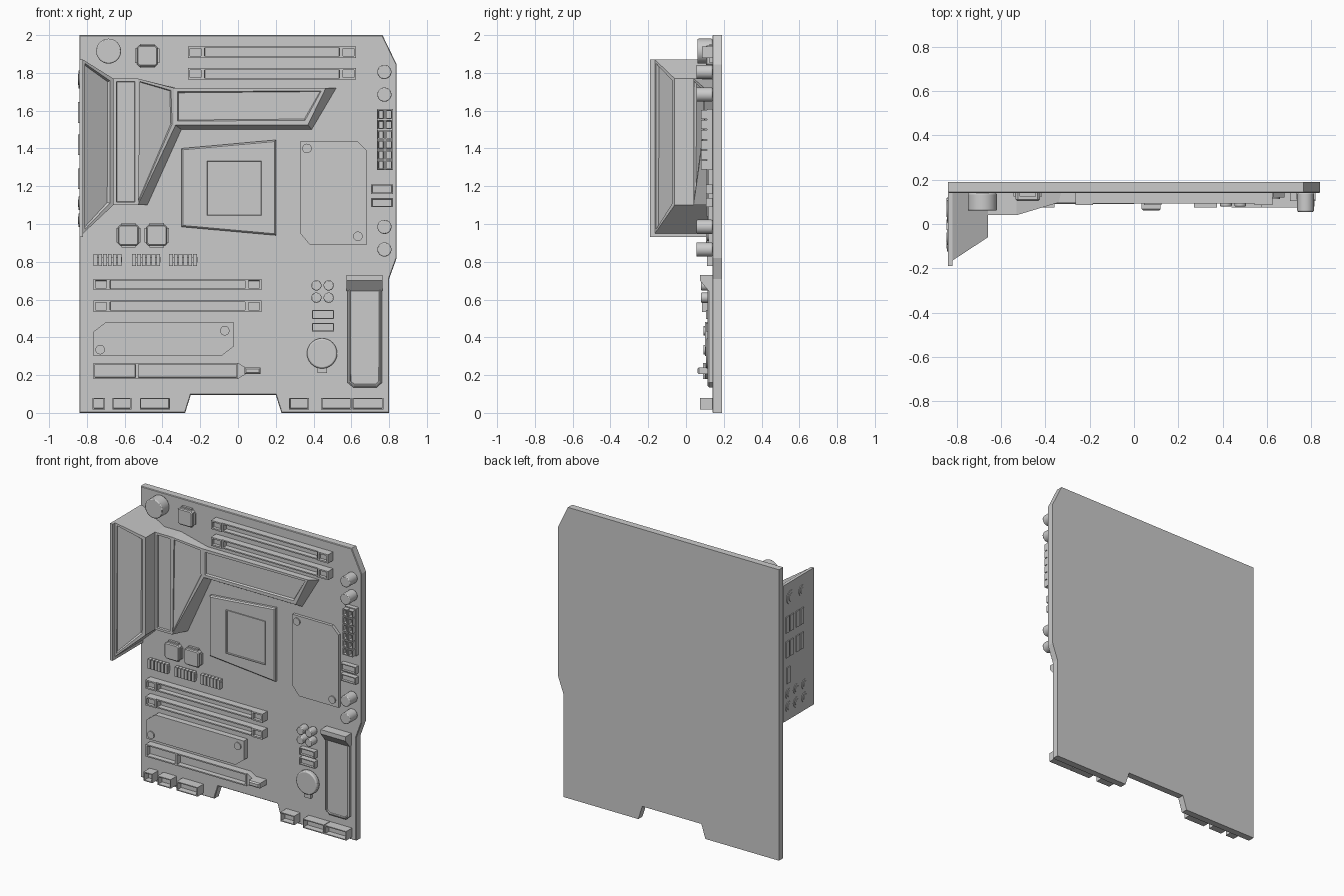
import bpy, bmesh, math

if "Cube" in bpy.data.objects:
    bpy.data.objects.remove(bpy.data.objects["Cube"])

F = 0.14  # y of the board's front surface


def solid(name, front, y, back=None, yb=F, inset=0, depth=0, lip=0.004, bevel=0):
    """Prism/loft in the XZ plane; the front outline may carry its own y. Optional inset recess."""
    fr = [p if len(p) == 3 else (p[0], y, p[1]) for p in front]
    bk = [(p[0], yb, p[-1]) for p in (back or front)]
    bm = bmesh.new()
    a = [bm.verts.new(p) for p in fr]
    b = [bm.verts.new(p) for p in bk]
    face = bm.faces.new(a)
    bm.faces.new(b[::-1])
    n = len(a)
    for i in range(n):
        j = (i + 1) % n
        bm.faces.new((a[j], a[i], b[i], b[j]))
    bmesh.ops.recalc_face_normals(bm, faces=bm.faces[:])
    if bevel:
        rim = list(face.edges)
        bmesh.ops.bevel(bm, geom=rim, offset=bevel, segments=1, affect='EDGES', profile=0.5)
        bm.faces.ensure_lookup_table()
        face = max((f for f in bm.faces if f.normal.y < -0.9), key=lambda f: f.calc_area())
    if inset:
        bmesh.ops.inset_individual(bm, faces=[face], thickness=inset, depth=0)
        bmesh.ops.inset_individual(bm, faces=[face], thickness=lip, depth=-depth)
    me = bpy.data.meshes.new(name)
    bm.to_mesh(me)
    bm.free()
    ob = bpy.data.objects.new(name, me)
    bpy.context.collection.objects.link(ob)
    return ob


def rect(x0, x1, z0, z1):
    return [(x0, z0), (x1, z0), (x1, z1), (x0, z1)]


def block(name, x0, x1, z0, z1, y, **kw):
    return solid(name, rect(x0, x1, z0, z1), y, **kw)


def disc(name, x, z, r, y, yb=F, bevel=0.0, sides=32):
    bpy.ops.mesh.primitive_cylinder_add(vertices=sides, radius=r, depth=yb - y,
                                        location=(x, (y + yb) / 2, z), rotation=(math.pi / 2, 0, 0))
    ob = bpy.context.object
    ob.name = name
    if bevel:
        m = ob.modifiers.new("edge", 'BEVEL')
        m.width, m.segments, m.limit_method = bevel, 2, 'ANGLE'
    bpy.ops.object.shade_smooth_by_angle()
    return ob


# Circuit board with bottom notch and cut corners
solid("board", [(-.84, 0), (-.28, 0), (-.25, .095), (.2, .095), (.23, 0), (.8, 0), (.8, .71),
                (.84, .82), (.84, 1.845), (.765, 2), (-.84, 2)], F, yb=.19, bevel=.004)

# Port cover and backplate
block("port_plate", -.84, -.82, .93, 1.87, -.19)
solid("port_cover", [(-.82, -.165, .95), (-.66, -.06, 1.10), (-.66, -.06, 1.77), (-.82, -.165, 1.87)],
      0, inset=.024, depth=.015, lip=.008)

# Heatsinks around the processor
solid("heatsink_strip", rect(-.66, -.53, 1.1, 1.77), .04, inset=.022, depth=.012)
solid("heatsink_slope", [(-.53, .04, 1.1), (-.33, .1, 1.525), (-.34, .097, 1.72), (-.53, .04, 1.77)], 0,
      back=[(-.48, 1.1), (-.30, 1.5), (-.33, 1.72), (-.53, 1.77)], inset=.02, depth=.012)
solid("heatsink_top", [(-.34, 1.525), (.37, 1.525), (.465, 1.72), (-.34, 1.72)], .097,
      back=[(-.34, 1.5), (.39, 1.5), (.52, 1.72), (-.34, 1.72)], inset=.028, depth=.012, lip=.008)

# Ports on the outer side of the plate
def jack(y, z, r):
    for name, rr, x in (("jack_ring", r, -.844), ("jack_core", r * .6, -.848)):
        bpy.ops.mesh.primitive_cylinder_add(vertices=24, radius=rr, depth=-.83 - x,
                                            location=((x - .83) / 2, y, z), rotation=(0, math.pi / 2, 0))
        bpy.context.object.name = name
        bpy.ops.object.shade_smooth_by_angle()

for y, r in ((.06, .048), (-.06, .036)):
    jack(y, 1.765, r)
for z in (1.11, 1.02):
    for y in (.085, 0, -.09):
        jack(y, z, .035)
for y, z in [(y, z) for z in (1.59, 1.42) for y in (.1, .055, -.01, -.055)] + [(.09, 1.24)]:
    block("side_port", -.847, -.83, z - .055, z + .055, y - .017, yb=y + .017)

# Processor socket
solid("socket_frame", [(-.30, .985), (.20, .94), (.20, 1.445), (-.30, 1.40)], .115, bevel=.008)
block("socket_lid", -.17, .13, 1.04, 1.34, .108, yb=.115, inset=.008, depth=.006)

# Memory-style slots with end clips
def long_slot(x, z):
    block("slot", x + .08, x + .81, z - .03, z + .03, .092, inset=.012, depth=.035, lip=.001)
    for s in (x, x + .81):
        block("slot_clip", s, s + .08, z - .03, z + .03, .085, inset=.014, depth=.02, lip=.001)

for x, z in ((-.265, 1.91), (-.265, 1.795), (-.765, .68), (-.765, .565)):
    long_slot(x, z)

# Expansion slot with latch
solid("expansion_slot", rect(-.765, -.535, .18, .265), .09, inset=.012, depth=.035, lip=.001)
solid("expansion_slot_long", rect(-.535, 0, .18, .265), .09, inset=.012, depth=.035, lip=.001)
solid("slot_taper", [(0, .18), (.04, .205), (.04, .24), (0, .265)], .1)
block("slot_latch", .035, .12, .205, .24, .06, bevel=.008)

# Drive covers with screws
solid("drive_cover_right", [(.38, .89), (.68, .89), (.68, 1.39), (.63, 1.44), (.33, 1.44), (.33, .95)], .12)
solid("drive_cover_lower", [(-.765, .30), (-.09, .30), (-.025, .35), (-.025, .48), (-.70, .48), (-.765, .43)], .1)
for x, z, y in ((.365, 1.4, .112), (.635, .935, .112), (-.73, .335, .092), (-.07, .435, .092)):
    disc("cover_screw", x, z, .025, y)

# Lower right cooler plate with sloped top bar
solid("cooler_plate", [(.61, .135), (.735, .135), (.762, .16), (.762, .69), (.58, .69), (.58, .16)],
      .115, bevel=.008, inset=.006, depth=.006)
solid("cooler_bar", [(.575, .12, .645), (.765, .12, .645), (.765, .075, .7), (.575, .075, .7)], 0,
      back=rect(.575, .765, .645, .73))
block("cooler_bar_top", .575, .765, .7, .73, .075)

# Capacitors, buttons and battery
disc("large_capacitor", -.685, 1.915, .066, .06, bevel=.006)
for z in (1.805, 1.685, .985, .865):
    disc("capacitor", .775, z, .0375, .055, bevel=.005)
for x in (.415, .48):
    for z in (.675, .61):
        disc("small_capacitor", x, z, .027, .08, bevel=.004)
disc("battery", .445, .315, .08, .105, bevel=.008)
block("battery_tab", .42, .47, .21, .245, .115)

# Chips with leads
for x, z in ((-.48, 1.89), (-.58, .94), (-.43, .94)):
    c, k = .055, .043
    solid("chip", [(x - k, z - c), (x + k, z - c), (x + c, z - k), (x + c, z + k),
                   (x + k, z + c), (x - k, z + c), (x - c, z + k), (x - c, z - k)], .105, bevel=.006)
    block("chip_leads_vertical", x - .038, x + .038, z - .064, z + .064, .125)
    block("chip_leads_horizontal", x - .064, x + .064, z - .038, z + .038, .125)

# Ribbed coils
for x in (-.765, -.56, -.365):
    block("coil_core", x, x + .15, .795, .825, .118)
    for i in range(6):
        block("coil_rib", x + i * .0255, x + i * .0255 + .02, .778, .842, .11)

# Main power connector: two columns of open cells
block("power_base", .735, .82, 1.285, 1.61, .11)
for x in (.739, .78):
    for i in range(6):
        z = 1.288 + i * .0535
        block("power_cell", x, x + .036, z, z + .048, .08, inset=.008, depth=.03, lip=.001)

# Small sockets and bottom edge headers
for x0, x1, z0, z1 in ((.705, .82, 1.16, 1.21), (.705, .82, 1.09, 1.137),
                       (.392, .508, .497, .545), (.392, .508, .43, .477)):
    block("small_socket", x0, x1, z0, z1, .105, inset=.008, depth=.015, lip=.001)
for x0, x1 in ((-.77, -.705), (-.665, -.565), (-.52, -.36), (.27, .375), (.44, .6), (.605, .77)):
    block("edge_header", x0, x1, .018, .08, .075, inset=.009, depth=.04, lip=.001)
